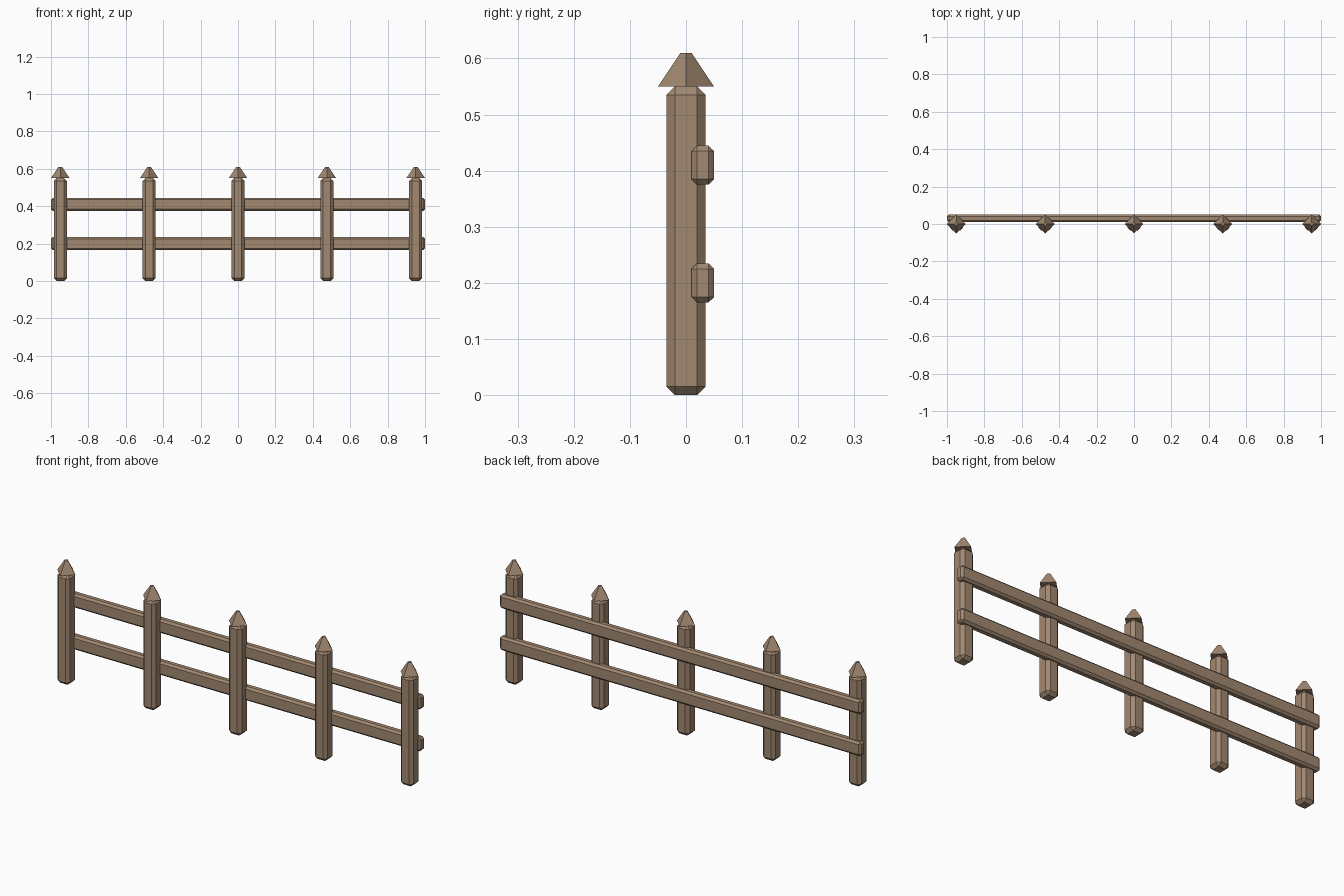
import bpy

if "Cube" in bpy.data.objects:
    bpy.data.objects.remove(bpy.data.objects["Cube"])

wood = bpy.data.materials.new("weathered_wood")
wood.diffuse_color = (0.36, 0.25, 0.165, 1)
wood.use_nodes = True
wood.node_tree.nodes["Principled BSDF"].inputs["Base Color"].default_value = wood.diffuse_color


def beam(name, loc, size, chamfer):
    """Box with single-segment chamfered edges."""
    bpy.ops.mesh.primitive_cube_add(size=1, location=loc)
    ob = bpy.context.object
    ob.name = name
    ob.scale = size
    bpy.ops.object.transform_apply(location=False, rotation=False, scale=True)
    mod = ob.modifiers.new("chamfer", 'BEVEL')
    mod.width = chamfer
    mod.segments = 1
    mod.limit_method = 'NONE'
    ob.data.materials.append(wood)


# Posts with four-sided pointed caps
for i in range(5):
    x = -0.95 + 0.475 * i
    beam(f"post_{i + 1}", (x, 0, 0.275), (0.07, 0.07, 0.55), 0.015)
    bpy.ops.mesh.primitive_cone_add(vertices=4, radius1=0.05, radius2=0.01,
                                    depth=0.06, location=(x, 0, 0.58))
    cap = bpy.context.object
    cap.name = f"post_cap_{i + 1}"
    cap.data.materials.append(wood)

# Horizontal rails behind the posts
for name, z in (("lower_rail", 0.20), ("upper_rail", 0.41)):
    beam(name, (0, 0.03, z), (2.0, 0.04, 0.07), 0.01)
